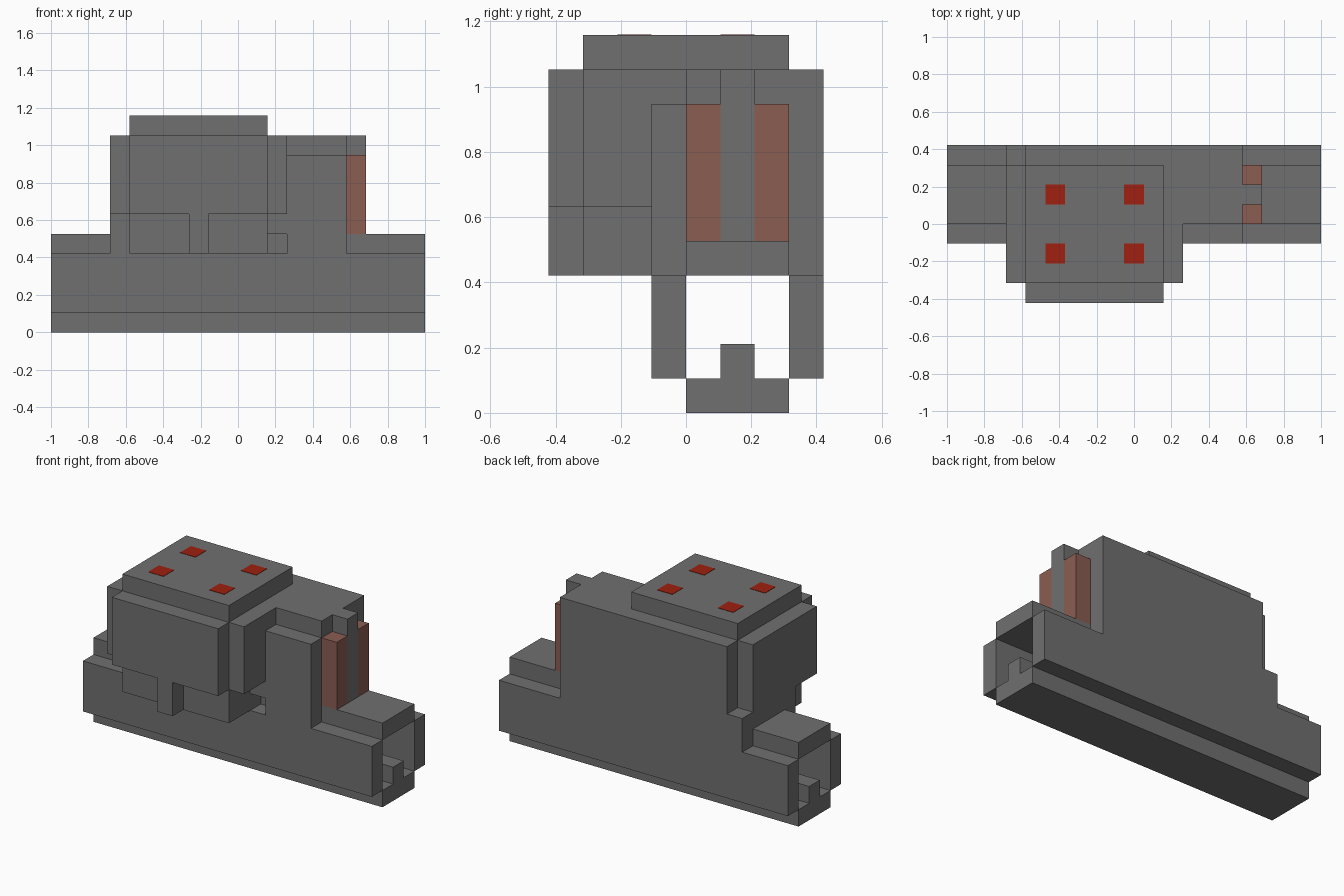
import bpy
import bmesh

U = 2 / 19  # one building step

if "Cube" in bpy.data.objects:
    bpy.data.objects.remove(bpy.data.objects["Cube"], do_unlink=True)


def material(name, rgb):
    m = bpy.data.materials.new(name)
    m.use_nodes = True
    col = (*rgb, 1)
    m.diffuse_color = col
    m.node_tree.nodes["Principled BSDF"].inputs["Base Color"].default_value = col
    return m


GREY = material("steel grey", (0.162, 0.162, 0.162))
COPPER = material("dull copper", (0.254, 0.109, 0.084))
RED = material("signal red", (0.352, 0.0144, 0.0052))


def prism(name, profile, y0, y1, mat=GREY):
    """Extrude an x-z outline (in steps) from y0 to y1."""
    bm = bmesh.new()
    face = bm.faces.new([bm.verts.new((x * U, y0 * U, z * U)) for x, z in profile])
    new = bmesh.ops.extrude_face_region(bm, geom=[face])["geom"]
    verts = [v for v in new if isinstance(v, bmesh.types.BMVert)]
    bmesh.ops.translate(bm, verts=verts, vec=(0, (y1 - y0) * U, 0))
    bmesh.ops.recalc_face_normals(bm, faces=bm.faces)
    mesh = bpy.data.meshes.new(name)
    bm.to_mesh(mesh)
    bm.free()
    mesh.materials.append(mat)
    ob = bpy.data.objects.new(name, mesh)
    bpy.context.collection.objects.link(ob)
    return ob


def box(name, x, y, z, mat=GREY):
    outline = [(x[0], z[0]), (x[1], z[0]), (x[1], z[1]), (x[0], z[1])]
    return prism(name, outline, y[0], y[1], mat)


END = 9.5
LENGTH = (-END, END)

# Base rail and the deck above the open channel
base = [(0, 0), (3, 0), (3, 1), (0, 1)]
box("base_plate", LENGTH, (0, 3), (0, 1))
box("guide_rail", LENGTH, (1, 2), (1, 2))
box("deck", LENGTH, (0, 3), (4, 5))

# Long side walls with raised middles
prism("front_wall", [(-END, 1), (END, 1), (END, 4), (5.5, 4), (5.5, 9), (2.5, 9),
                     (2.5, 4), (1.5, 4), (1.5, 6), (-6.5, 6), (-6.5, 4), (-END, 4)], -1, 0)
box("wall_lintel", (1.5, 2.5), (-1, 0), (5, 6))
prism("back_wall", [(-END, 1), (END, 1), (END, 4), (5.5, 4), (5.5, 10), (-5.5, 10),
                    (-5.5, 6), (-6.5, 6), (-6.5, 4), (-END, 4)], 3, 4)

# Central body and the cabinet overhanging the front
box("body_core", (-6.5, 5.5), (0, 3), (5, 10))
box("cabinet", (-6.5, 2.5), (-3, 0), (6, 10))
box("cabinet_foot", (-5.5, 1.5), (-3, -1), (4, 6))
box("front_panel", (-5.5, 1.5), (-4, -3), (6, 10))
box("panel_strut", (-2.5, -1.5), (-4, -3), (4, 6))

# Lid with four indicator plates
box("lid", (-5.5, 1.5), (-3, 3), (10, 11))
for i, x in enumerate((-4.5, -0.5)):
    for j, y in enumerate((-2, 1)):
        box(f"indicator_{i}{j}", (x, x + 1), (y, y + 1), (11, 11.02), RED)

# End post between two copper columns
box("end_post", (5.5, 6.5), (1, 2), (5, 10))
for name, y in (("front", 0), ("back", 2)):
    box(f"{name}_copper_column", (5.5, 6.5), (y, y + 1), (5, 9), COPPER)
